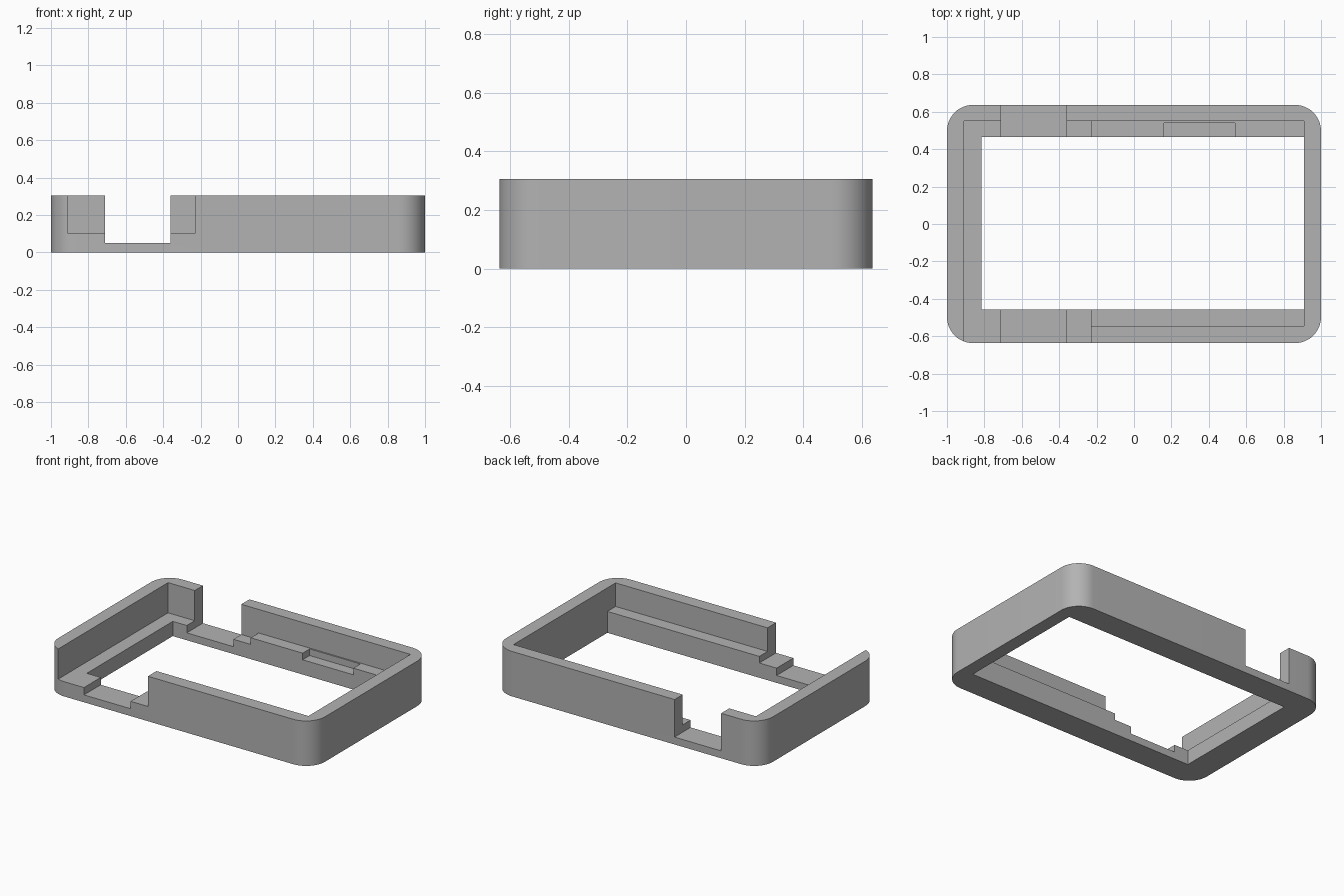
import bpy, bmesh, math

cube = bpy.data.objects.get("Cube")
if cube:
    bpy.data.objects.remove(cube, do_unlink=True)

HALF_X, HALF_Y, HEIGHT, RADIUS, STEPS = 1.0, 0.637, 0.305, 0.14, 12
OVER = 0.6  # cutter end safely beyond the body


def material(name, rgb):
    mat = bpy.data.materials.new(name)
    mat.use_nodes = True
    mat.diffuse_color = (*rgb, 1)
    mat.node_tree.nodes["Principled BSDF"].inputs["Base Color"].default_value = (*rgb, 1)
    return mat


def prism(name, outline, z0, z1):
    """Extrude a counter-clockwise outline from z0 to z1."""
    bm = bmesh.new()
    base = bm.faces.new([bm.verts.new((x, y, z0)) for x, y in outline])
    top = bmesh.ops.extrude_face_region(bm, geom=[base])["geom"]
    for v in top:
        if isinstance(v, bmesh.types.BMVert):
            v.co.z = z1
    bmesh.ops.recalc_face_normals(bm, faces=bm.faces)
    mesh = bpy.data.meshes.new(name)
    bm.to_mesh(mesh)
    bm.free()
    obj = bpy.data.objects.new(name, mesh)
    bpy.context.collection.objects.link(obj)
    return obj


def rounded_rectangle(hx, hy, r):
    points = []
    for corner, (sx, sy) in enumerate([(1, 1), (-1, 1), (-1, -1), (1, -1)]):
        for i in range(STEPS + 1):
            a = math.pi / 2 * (corner + i / STEPS)
            points.append((sx * (hx - r) + r * math.cos(a), sy * (hy - r) + r * math.sin(a)))
    return points


def cut(body, name, x0, x1, y0, y1, z0):
    """Remove everything above z0 inside a rectangle."""
    cutter = prism(name, [(x0, y0), (x1, y0), (x1, y1), (x0, y1)], z0, OVER)
    cutter.hide_render = True
    mod = body.modifiers.new(name, "BOOLEAN")
    mod.operation, mod.solver, mod.object = "DIFFERENCE", "EXACT", cutter
    bpy.ops.object.modifier_apply(modifier=mod.name)
    bpy.data.objects.remove(cutter, do_unlink=True)


# Rounded solid body
frame = prism("case_frame", rounded_rectangle(HALF_X, HALF_Y, RADIUS), 0, HEIGHT)
frame.data.materials.append(material("grey plastic", (0.45, 0.45, 0.45)))
bpy.ops.object.select_all(action="DESELECT")
frame.select_set(True)
bpy.context.view_layer.objects.active = frame

# Central opening, stepped ledges, side notches and the small ledge recess
cut(frame, "opening", -0.815, 0.91, -0.457, 0.465, -0.1)
cut(frame, "high_ledge", -0.23, 0.91, -0.545, 0.55, 0.145)
cut(frame, "low_ledge", -0.91, -0.23, -1, 0.55, 0.1)
cut(frame, "notch", -0.71, -0.36, -1, 1, 0.05)
cut(frame, "ledge_recess", 0.16, 0.54, 0.4, 0.54, 0.1)

# Smooth corners, sharp edges
bpy.ops.object.shade_smooth_by_angle(angle=math.radians(30))
